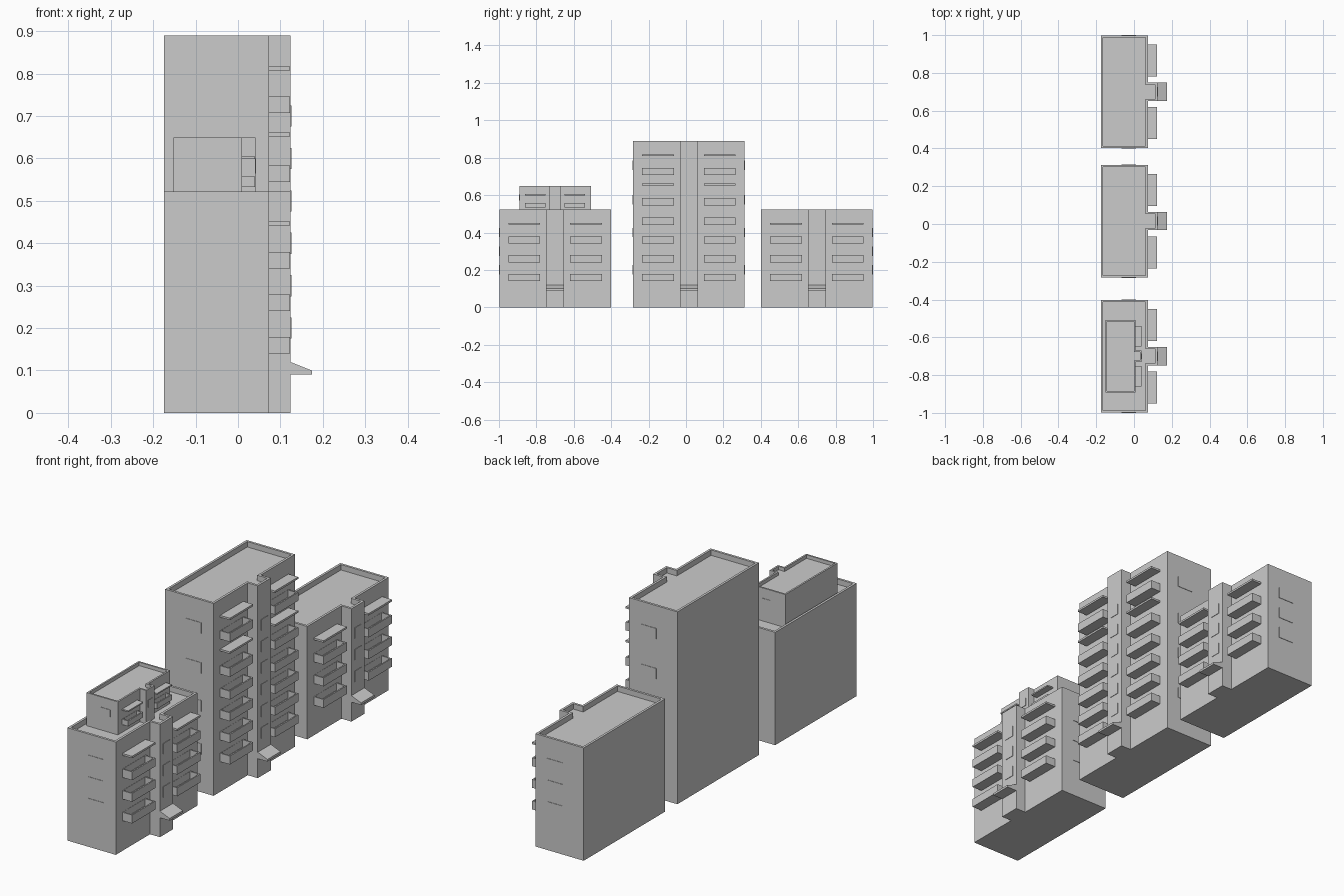
import bpy, bmesh

if "Cube" in bpy.data.objects:
    bpy.data.objects.remove(bpy.data.objects["Cube"])


def make(name, verts, faces):
    me = bpy.data.meshes.new(name)
    me.from_pydata(verts, [], faces)
    bm = bmesh.new()
    bm.from_mesh(me)
    bmesh.ops.recalc_face_normals(bm, faces=bm.faces)
    bm.to_mesh(me)
    bm.free()
    ob = bpy.data.objects.new(name, me)
    bpy.context.collection.objects.link(ob)
    return ob


def loft(name, rings):
    # stack of matching outlines, capped at both ends
    n = len(rings[0])
    verts = [v for r in rings for v in r]
    faces = [tuple(range(n)), tuple(range(len(verts) - n, len(verts)))]
    for k in range(len(rings) - 1):
        for i in range(n):
            j = (i + 1) % n
            faces.append((k * n + i, k * n + j, (k + 1) * n + j, (k + 1) * n + i))
    return make(name, verts, faces)


def at(outline, z):
    return [(x, y, z) for x, y in outline]


def rect(x0, x1, y0, y1):
    return [(x0, y0), (x1, y0), (x1, y1), (x0, y1)]


def box(name, x0, x1, y0, y1, z0, z1):
    r = rect(x0, x1, y0, y1)
    return loft(name, [at(r, z0), at(r, z1)])


def tray(name, outer, inner, z0, z1, floor):
    # solid with a rimmed recess in its top
    return loft(name, [at(outer, z0), at(outer, z1), at(inner, z1), at(inner, floor)])


def plan(cy, x0, x1, x2, hw, w, t):
    # block with a stair tower projecting on +x, inset by t
    half = [(x0 + t, hw - t), (x1 - t, hw - t), (x1 - t, w - t), (x2 - t, w - t)]
    return [(x, cy - y) for x, y in half] + [(x, cy + y) for x, y in reversed(half)]


def block(name, cy, x0, x1, x2, hw, w, z0, z1, by, balconies, slabs, side_win, stair_win, t, rim):
    tray(name + "_walls", plan(cy, x0, x1, x2, hw, w, 0),
         plan(cy, x0, x1, x2, hw, w, t), z0, z1, z1 - rim)
    for s in (-1, 1):
        ya, yb = sorted((cy + s * by[0], cy + s * by[1]))
        # open balconies
        for a, b in balconies:
            k = 0.006
            tray(name + "_balcony", rect(x1, x2 - .001, ya, yb),
                 rect(x1 + .001, x2 - .001 - k, ya + k, yb - k), a, b, a + k)
        # balcony roofs
        for a, b in slabs:
            box(name + "_balcony_roof", x1, x2 - .001, ya, yb, a, b)
        # end wall windows
        xa, xb, zs = side_win
        for a, b in zs:
            y = cy + s * hw
            box(name + "_side_window", xa, xb, y - .002, y + .002, a, b)
    # stair windows
    for a, b in stair_win:
        box(name + "_stair_window", x2 - .002, x2 + .002, cy - w * .5, cy + w * .5, a, b)


def canopy(name, cy):
    prof = [(.124, .12), (.174, .1), (.174, .09), (.124, .09)]
    loft(name, [[(x, cy + s * .048, z) for x, z in prof] for s in (-1, 1)])


def apartment(name, cy, height, balconies, slabs, wins):
    block(name, cy, -.175, .073, .124, .298, .048, 0, height, (.08, .25),
          [(z, z + .039) for z in balconies], [(z, z + .009) for z in slabs],
          (-.067, .011, [(z, z + .05) for z in wins]),
          [(.175 + .1 * i, .225 + .1 * i) for i in range(int((height - .2) / .1))],
          .011, .025)
    canopy(name + "_entrance_canopy", cy)


# two low blocks and one tall block
for label, cy in (("near_block", -.7), ("far_block", .7)):
    apartment(label, cy, .522, (.14, .24, .34), (.442,), (.175, .275, .375))
apartment("tall_block", .015, .89, (.14, .24, .34, .44, .545, .707),
          (.652, .808), (.175, .375, .55, .735))

# rooftop penthouse on the near block
block("penthouse", -.7, -.152, .009, .041, .191, .031, .49, .65, (.051, .16),
      [(.533, .558)], [(.599, .605)], (-.08, -.03, [(.57, .603)]), [(.565, .6)], .008, .016)
